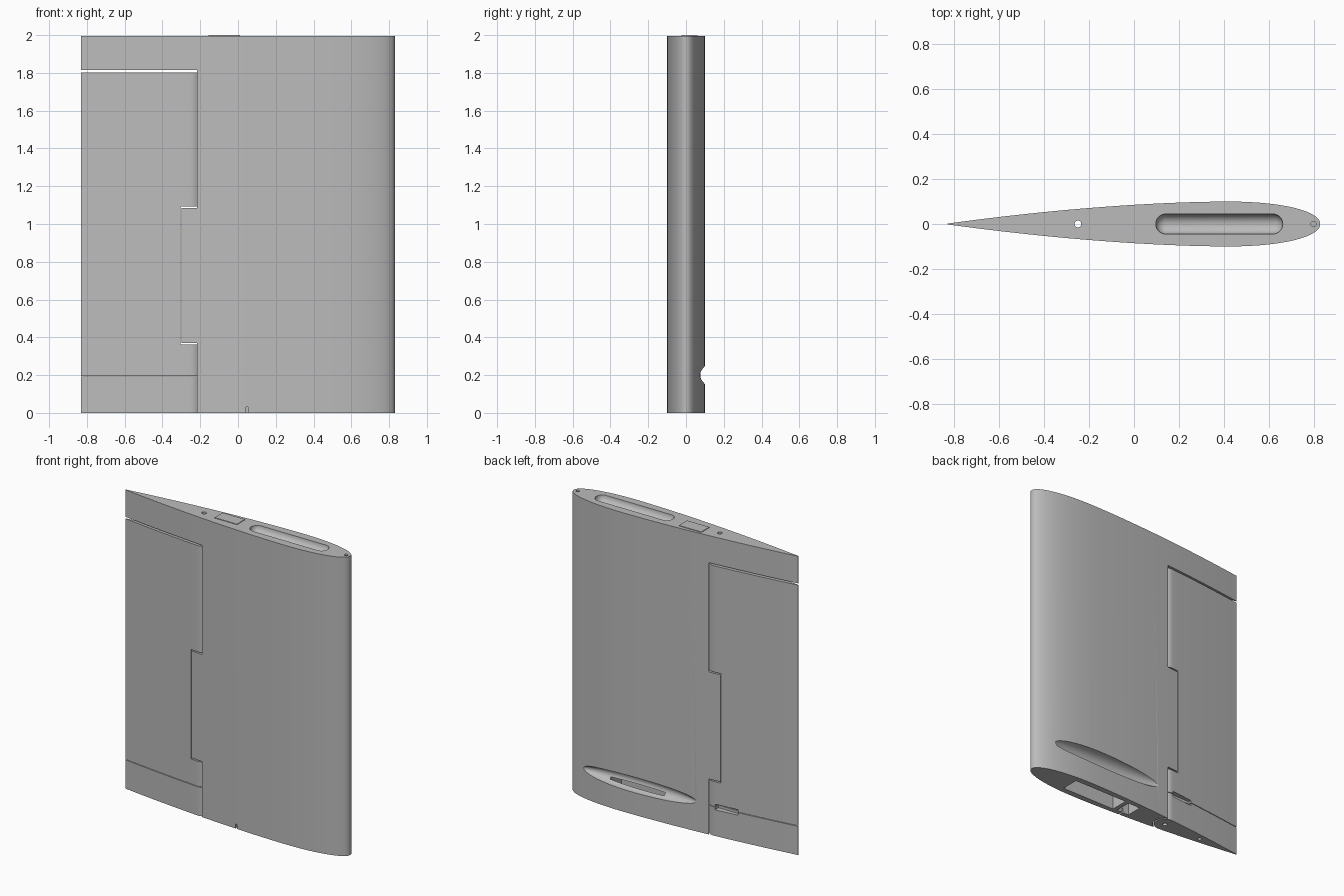
import bpy, bmesh, math
from mathutils import Matrix

if "Cube" in bpy.data.objects:
    bpy.data.objects.remove(bpy.data.objects["Cube"], do_unlink=True)

grey = bpy.data.materials.new("plain_grey")
grey.use_nodes = True
COLOUR = (0.5, 0.5, 0.5, 1)
grey.diffuse_color = COLOUR
grey.node_tree.nodes["Principled BSDF"].inputs["Base Color"].default_value = COLOUR

TOP = 1.996        # top face of the wing; the cover plate reaches 2.0
HINGE = -0.25      # pivot line of the flap


def add(name, bm):
    bmesh.ops.recalc_face_normals(bm, faces=bm.faces)
    mesh = bpy.data.meshes.new(name)
    bm.to_mesh(mesh)
    bm.free()
    mesh.materials.append(grey)
    ob = bpy.data.objects.new(name, mesh)
    bpy.context.collection.objects.link(ob)
    return ob


def prism(name, points, z0, z1):
    bm = bmesh.new()
    face = bm.faces.new([bm.verts.new((x, y, z0)) for x, y in points])
    new = bmesh.ops.extrude_face_region(bm, geom=[face])["geom"]
    verts = [v for v in new if isinstance(v, bmesh.types.BMVert)]
    bmesh.ops.translate(bm, verts=verts, vec=(0, 0, z1 - z0))
    return add(name, bm)


def box(name, x0, x1, y0, y1, z0, z1):
    return prism(name, [(x0, y0), (x1, y0), (x1, y1), (x0, y1)], z0, z1)


def arc(cx, r, a0, a1, n):
    angles = [math.radians(a0 + (a1 - a0) * i / n) for i in range(n + 1)]
    return [(cx + r * math.cos(a), r * math.sin(a)) for a in angles]


def pin(x, r, z0, z1):
    return prism("pin_cutter", arc(x, r, 0, 345, 23), z0, z1)


def ball(centre, radii, stretch=0):
    # Ellipsoid with poles on x, optionally pulled into a capsule
    bm = bmesh.new()
    bmesh.ops.create_uvsphere(bm, u_segments=32, v_segments=23, radius=1,
                              matrix=Matrix.Rotation(math.pi / 2, 4, "Y"))
    for v in bm.verts:
        x = v.co.x * radii[0] + math.copysign(stretch, v.co.x)
        v.co = (centre[0] + x, centre[1] + v.co.y * radii[1],
                centre[2] + v.co.z * radii[2])
    return add("ball_cutter", bm)


def cut(ob, *cutters):
    bpy.context.view_layer.objects.active = ob
    for c in cutters:
        mod = ob.modifiers.new("cut", "BOOLEAN")
        mod.operation, mod.solver, mod.object = "DIFFERENCE", "EXACT", c
        bpy.ops.object.modifier_apply(modifier=mod.name)
        bpy.data.objects.remove(c, do_unlink=True)


def half_thickness(x):
    # Blunt elliptical nose, slim tapering tail
    if x > 0.42:
        t = min(1, (x - 0.42) / 0.41)
        return 0.1 * max(0, 1 - t ** 2.1) ** (1 / 2.1)
    return 0.002 + 0.098 * (1 - ((0.42 - x) / 1.25) ** 1.75)


# Wing body: full aerofoil, nose first on the upper side
N = 56
xs = [0.83 * math.cos(math.pi * i / N) for i in range(N + 1)]
upper = [(x, half_thickness(x)) for x in xs]
lower = [(x, -y) for x, y in reversed(upper[1:])]
body = prism("wing_body", upper + lower, 0, TOP)

# Flap bay with a hollow round hinge seat, leaving a hinge tongue
seat = [(-1, 0.2), (-0.22, 0.2)] + arc(HINGE, 0.077, 67, -67, 24) + [(-0.22, -0.2), (-1, -0.2)]
cut(body,
    prism("seat_cutter", seat, 1.085, 1.815),
    prism("seat_cutter", seat, -0.1, 0.37),
    box("tongue_cutter", -1.1, -0.30, -0.25, 0.25, 0.3, 1.15),
    pin(HINGE, 0.015, -0.2, 2.2),
    pin(0.80, 0.012, 1.9, 2.2))

# Rounded channel in the top, scoop in the back, open bays in the bottom
cut(body,
    ball((0.38, 0, TOP), (0.045, 0.045, 0.045), 0.238),
    ball((0.29, 0.1, 0.2), (0.45, 0.065, 0.052)),
    box("bay_cutter", 0.12, 0.52, -0.06, 0.06, -0.1, 0.18),
    box("bay_cutter", 0.0, 0.09, -0.055, 0.055, -0.1, 0.12),
    box("slit_cutter", 0.043, 0.053, -0.2, -0.04, -0.1, 0.03))

# Cover plate on the top
plate = box("top_cover_plate", -0.155, 0.01, -0.025, 0.06, TOP - 0.003, 2.0)

# Flap and its lower tip share one profile with a round nose
M = 24
tail = [HINGE + (-0.83 - HINGE) * i / M for i in range(1, M + 1)]
flap_upper = [(x, half_thickness(x)) for x in tail]
flap_lower = [(x, -y) for x, y in reversed(flap_upper)]
nose = arc(HINGE, half_thickness(HINGE), -90, 90, 24)
profile = nose + flap_upper + flap_lower
flap = prism("flap", profile, 0.196, 1.803)
tip = prism("flap_lower_tip", profile, 0, 0.192)

cut(flap, box("notch_cutter", -0.304, 0, -0.2, 0.2, 0.362, 1.093))
for part in (flap, tip):
    cut(part,
        pin(HINGE, 0.015, -0.2, 2.2),
        box("horn_cutter", -0.42, -0.26, 0.03, 0.2, 0.175, 0.212))
cut(tip, pin(-0.53, 0.012, -0.1, 0.1))

# Smooth curved skins, sharp edges
bpy.ops.object.select_all(action="DESELECT")
for ob in (body, plate, flap, tip):
    ob.select_set(True)
bpy.context.view_layer.objects.active = body
bpy.ops.object.shade_smooth_by_angle(angle=math.radians(30))
